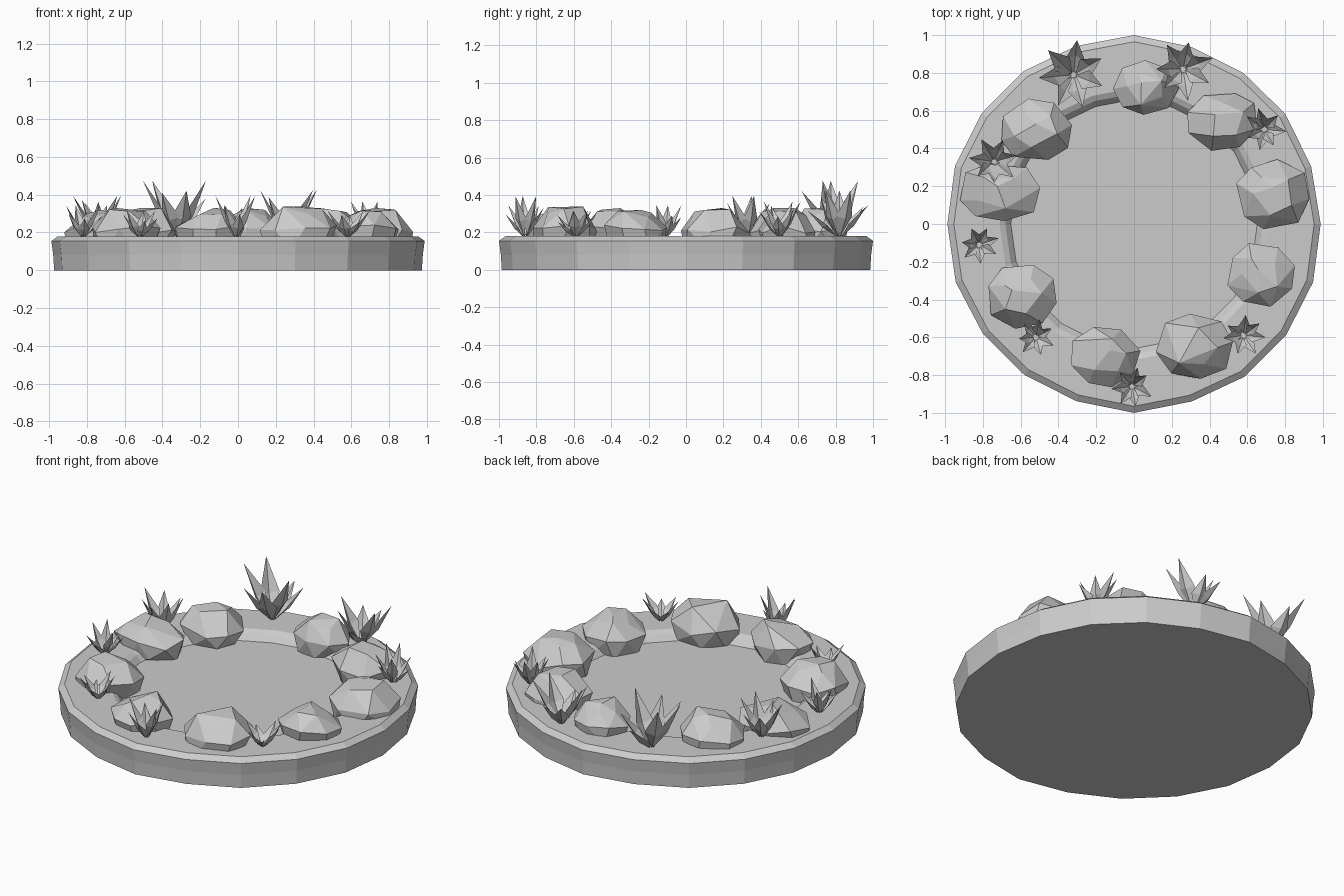
import bpy, bmesh, math, random
from mathutils import Vector

random.seed(4)
cube = bpy.data.objects.get("Cube")
if cube:
    bpy.data.objects.remove(cube, do_unlink=True)

stone = bpy.data.materials.new("plain_grey")
stone.use_nodes = True
GREY = (0.6, 0.6, 0.6, 1)
stone.diffuse_color = GREY
stone.node_tree.nodes["Principled BSDF"].inputs["Base Color"].default_value = GREY


def finish(bm, name):
    """Turn a bmesh into a flat shaded object."""
    mesh = bpy.data.meshes.new(name)
    bm.to_mesh(mesh)
    bm.free()
    mesh.materials.append(stone)
    obj = bpy.data.objects.new(name, mesh)
    bpy.context.collection.objects.link(obj)
    return obj


def polar(radius, angle, z):
    return Vector((radius * math.cos(angle), radius * math.sin(angle), z))


def basin(name, profile, sides):
    """Slightly irregular turned disc, closed by a base and a pond floor."""
    bm = bmesh.new()
    wobble = [1 if i % 10 == 5 else random.uniform(0.985, 1) for i in range(sides)]
    rings = []
    for radius, z in profile:
        rings.append([bm.verts.new(polar(radius * wobble[i], math.tau * i / sides, z))
                      for i in range(sides)])
    for low, high in zip(rings, rings[1:]):
        for i in range(sides):
            j = (i + 1) % sides
            bm.faces.new((low[i], low[j], high[j], high[i]))
    bm.faces.new(rings[0][::-1])
    bm.faces.new(rings[-1])
    return finish(bm, name)


def rock(name, x, y, rx, ry, top):
    """Chunky boulder: convex hull of three uneven rings."""
    bm = bmesh.new()
    for count, scale, z in ((7, 0.86, 0.12), (8, 1.0, 0.22), (5, 0.58, top - 0.02)):
        turn = random.uniform(0, math.tau)
        for i in range(count):
            a = turn + math.tau * (i + random.uniform(-0.15, 0.15)) / count
            p = polar(scale * random.uniform(0.94, 1.06), a, 0)
            lift = random.uniform(-0.025, 0.02)
            bm.verts.new((x + rx * p.x, y + ry * p.y, z + lift))
    bm.verts.new((x + random.uniform(-0.05, 0.05), y + 0.03, top))
    hull = bmesh.ops.convex_hull(bm, input=bm.verts[:])
    loose = [g for g in hull["geom_interior"] if isinstance(g, bmesh.types.BMVert)]
    bmesh.ops.delete(bm, geom=loose, context='VERTS')
    # Merge nearly flat neighbours into larger facets
    bmesh.ops.dissolve_limit(bm, angle_limit=math.radians(12),
                             verts=bm.verts[:], edges=bm.edges[:])
    return finish(bm, name)


def tuft(name, x, y, reach, height, turn, blades=7):
    """Spiky plant made from folded, kite shaped blades."""
    bm = bmesh.new()
    root = Vector((x, y, 0.175))
    for i in range(blades):
        a = math.radians(turn) + math.tau * (i + random.uniform(-0.15, 0.15)) / blades
        r = reach * random.uniform(0.8, 1)
        h = height * (1 if i % 3 == 0 else random.uniform(0.5, 0.9))
        side = polar(reach * 0.27, a + math.pi / 2, 0)
        base = bm.verts.new(root + polar(0.01, a, 0))
        keel = bm.verts.new(root + polar(r * 0.55, a, h * 0.38))
        tip = bm.verts.new(root + polar(r, a, h))
        middle = root + polar(r * 0.42, a, h * 0.45)
        left, right = bm.verts.new(middle + side), bm.verts.new(middle - side)
        for tri in ((base, keel, left), (base, right, keel),
                    (keel, tip, left), (keel, right, tip)):
            bm.faces.new(tri)
    return finish(bm, name)


# Round base with bevelled outer edge and a sunken pond
basin("pond_base", ((0.985, 0), (0.99, 0.08), (1.0, 0.155), (0.965, 0.18),
                    (0.72, 0.18), (0.69, 0.165), (0.66, 0.13)), 20)

# Ring of boulders: centre, half widths, top
rocks = ((0.06, 0.72, 0.17, 0.15, 0.33), (0.47, 0.55, 0.20, 0.16, 0.33),
         (0.74, 0.16, 0.20, 0.19, 0.33), (0.67, -0.27, 0.18, 0.17, 0.32),
         (0.32, -0.65, 0.21, 0.18, 0.34), (-0.15, -0.70, 0.19, 0.16, 0.33),
         (-0.60, -0.38, 0.19, 0.17, 0.33), (-0.71, 0.17, 0.22, 0.16, 0.32),
         (-0.52, 0.50, 0.20, 0.17, 0.33))
for n, spec in enumerate(rocks, 1):
    rock(f"rock_{n}", *spec)

# Spiky plants: centre, reach, height, turn
tufts = ((-0.32, 0.79, 0.20, 0.30, 190), (0.26, 0.82, 0.17, 0.25, 20),
         (0.69, 0.50, 0.12, 0.19, 150), (0.58, -0.59, 0.12, 0.14, 40),
         (-0.01, -0.86, 0.12, 0.22, 30), (-0.52, -0.60, 0.11, 0.14, 80),
         (-0.82, -0.11, 0.11, 0.17, 170), (-0.74, 0.33, 0.14, 0.22, 20))
for n, spec in enumerate(tufts, 1):
    tuft(f"spiky_plant_{n}", *spec)
